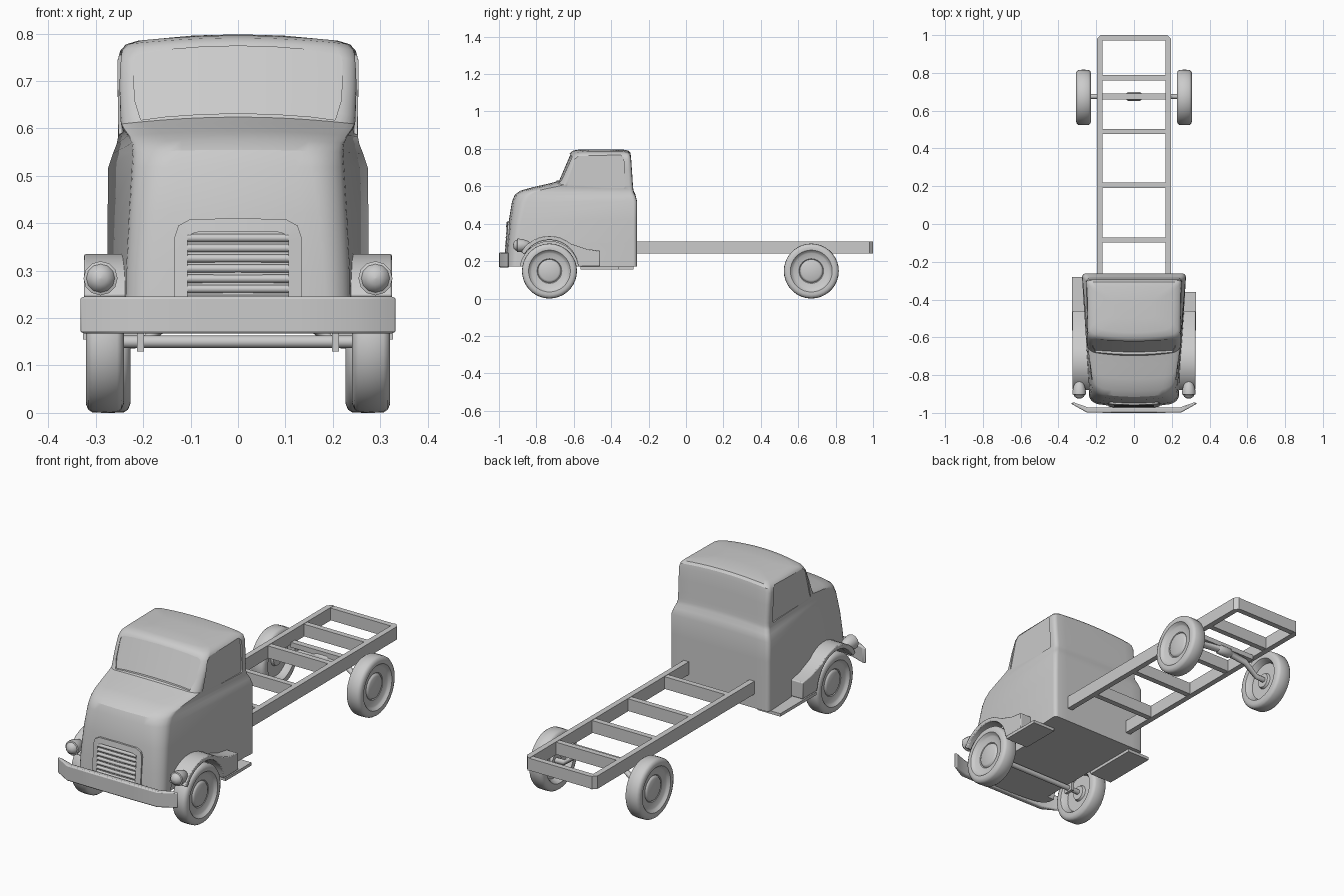
import bpy, bmesh
from math import sin, cos, pi, radians

if "Cube" in bpy.data.objects:
    bpy.data.objects.remove(bpy.data.objects["Cube"])

def build(name, verts, faces, angle=35, bevel=0):
    me = bpy.data.meshes.new(name)
    me.from_pydata(verts, [], faces)
    bm = bmesh.new()
    bm.from_mesh(me)
    bmesh.ops.remove_doubles(bm, verts=bm.verts, dist=1e-5)
    bmesh.ops.recalc_face_normals(bm, faces=bm.faces)
    bm.to_mesh(me)
    bm.free()
    ob = bpy.data.objects.new(name, me)
    bpy.context.collection.objects.link(ob)
    if bevel:
        m = ob.modifiers.new("bevel", 'BEVEL')
        m.width, m.segments = bevel, 2
    smooth(ob, angle)
    return ob

def smooth(ob, angle=35):
    bpy.ops.object.select_all(action='DESELECT')
    ob.select_set(True)
    bpy.context.view_layer.objects.active = ob
    bpy.ops.object.shade_smooth_by_angle(angle=radians(angle))

def loft(name, rings, **kw):
    n = len(rings[0])
    verts = [p for r in rings for p in r]
    faces = [(i*n+j, i*n+(j+1) % n, (i+1)*n+(j+1) % n, (i+1)*n+j)
             for i in range(len(rings)-1) for j in range(n)]
    faces += [tuple(range(n)), tuple(range(len(verts)-n, len(verts)))]
    return build(name, verts, faces, **kw)

def prism(name, pts, axis, lo, hi, **kw):
    place = {'x': lambda a, b, t: (t, a, b), 'y': lambda a, b, t: (a, t, b), 'z': lambda a, b, t: (a, b, t)}[axis]
    return loft(name, [[place(a, b, t) for a, b in pts] for t in (lo, hi)], **kw)

def box(name, x0, x1, y0, y1, z0, z1, **kw):
    return prism(name, [(x0, y0), (x1, y0), (x1, y1), (x0, y1)], 'z', z0, z1, **kw)

def lathe(name, prof, axis, loc, segs=32, sign=1):
    rings = []
    for r, t in prof:
        ring = []
        for k in range(segs):
            c, s = max(r, 2e-4)*cos(2*pi*k/segs), max(r, 2e-4)*sin(2*pi*k/segs)
            d = (sign*t, c, s) if axis == 'x' else (c, sign*t, s)
            ring.append(tuple(a+b for a, b in zip(loc, d)))
        rings.append(ring)
    return loft(name, rings)

def cut(ob, cutter):
    m = ob.modifiers.new("cut", 'BOOLEAN')
    m.operation, m.object, m.solver = 'DIFFERENCE', cutter, 'EXACT'
    bpy.context.view_layer.objects.active = ob
    bpy.ops.object.modifier_apply(modifier=m.name)
    bpy.data.objects.remove(cutter)

# Cab shell: horizontal sections (z, front y, rear y, front half width, rear half width, corner radius)
SECTIONS = [
    (.17, -.968, -.262, .238, .274, .05), (.30, -.96, -.262, .236, .275, .055),
    (.42, -.947, -.262, .23, .275, .06), (.52, -.93, -.262, .224, .274, .07),
    (.555, -.915, -.27, .222, .264, .075), (.577, -.885, -.28, .224, .256, .075),
    (.595, -.82, -.283, .232, .253, .07), (.612, -.745, -.284, .242, .253, .06),
    (.624, -.697, -.285, .247, .253, .045), (.642, -.683, -.286, .248, .253, .035),
    (.70, -.657, -.29, .25, .254, .03), (.76, -.63, -.294, .25, .254, .03),
    (.78, -.618, -.298, .244, .248, .035), (.791, -.603, -.308, .232, .236, .04),
    (.796, -.575, -.335, .205, .21, .045), (.798, -.50, -.41, .10, .10, .02)]

def section(z, yf, yr, wf, wr, r):
    bow = .022 if yr - yf > .2 else 0
    half = [((wf-r)*i/5, yf) for i in range(5)]
    half += [(wf-r+r*sin(a), yf+r-r*cos(a)) for a in (pi/2*i/6 for i in range(7))]
    half += [(wr-.02+.02*cos(a), yr-.02+.02*sin(a)) for a in (pi/2*i/4 for i in range(5))]
    half += [((wr-.02)*i/5, yr) for i in (4, 3, 2, 1, 0)]
    n = len(half)
    pts = half + [(-x, y) for x, y in half[n-2:0:-1]]
    crown = .015*min(1, max(0, (z-.5)/.12))
    return [(x, y + bow*min(1, (x/wf)**2)*max(0, 1-(y-yf)/.1), z - crown*(x/.25)**2) for x, y in pts]

cab = loft("cab", [section(*s) for s in SECTIONS], angle=30)

# Windscreen recess following the bowed, sloped glass
cols = [(-.221, .735, .737), (-.218, .66, .752), (-.205, .618, .758)]
cols += [(x, .632-.3*x*x, .774-.35*x*x) for x in (-.15, -.075, 0, .075, .15)]
cols += [(-x, a, b) for x, a, b in cols[2::-1]]
outline = [(x, a) for x, a, b in cols] + [(x, b) for x, a, b in cols[::-1]]
def glass_y(x, z):
    return -.685 + (z-.642)*.43 + .022*(x/.25)**2 + .012
n, m = len(cols), 2*len(cols)
verts = [(x, -.85, z) for x, z in outline] + [(x, glass_y(x, z), z) for x, z in outline]
faces = [(i, (i+1) % m, m+(i+1) % m, m+i) for i in range(m)]
for o in (0, m):
    faces += [(o+i, o+i+1, o+m-2-i, o+m-1-i) for i in range(n-1)]
cut(cab, build("windscreen_cutter", verts, faces))

# Side window recesses and front wheel wells
window = [(-.64, .592), (-.632, .61), (-.595, .745), (-.575, .762), (-.35, .768), (-.334, .755), (-.325, .60), (-.332, .588)]
for s in (-1, 1):
    cut(cab, loft("window_cutter", [[(s*.4, y, z) for y, z in window],
                                    [(s*(.243 + .009*(y+.6)), y, z) for y, z in window]]))
    cut(cab, lathe("well_cutter", [(.158, .2), (.158, .4)], 'x', (0, -.73, .147), sign=s))
smooth(cab, 30)

# Grille surround, curved with the nose
def nose_y(x, z):
    return -.968 + .075*(z-.17) + .022*(x/.235)**2
outer = [(-.134, .20), (-.134, .37), (-.126, .395), (-.102, .408), (0, .411)]
inner = [(-.107, .20), (-.107, .36), (-.103, .374), (-.09, .381), (0, .383)]
outer += [(-x, z) for x, z in outer[-2::-1]]
inner += [(-x, z) for x, z in inner[-2::-1]]
rings = []
for (xo, zo), (xi, zi) in zip(outer, inner):
    rings.append([(xo, nose_y(xo, zo)+.015, zo), (xo, nose_y(xo, zo)-.008, zo),
                  (xi, nose_y(xi, zi)-.010, zi), (xi, nose_y(xi, zi)+.015, zi)])
loft("grille_surround", rings)
# Grille bars
for i in range(7):
    z = .24 + .0215*i
    lathe(f"grille_bar_{i+1}", [(.0085, -.107), (.0085, .107)], 'x', (0, nose_y(.06, z)-.001, z), 12)

# Bumper with swept-back ends
plan = [(-.335, -.95), (-.25, -.998), (-.12, -1.0), (.12, -1.0), (.25, -.998), (.335, -.95),
        (.32, -.944), (.24, -.972), (-.24, -.972), (-.32, -.944)]
prism("bumper", plan, 'z', .167, .246, bevel=.006)

# Parts repeated on both sides
wheel = [(0, .066), (.05, .066), (.058, .062), (.062, .056), (.066, .06), (.095, .064), (.102, .068), (.112, .079),
         (.128, .080), (.140, .075), (.146, .066), (.147, .04), (.146, .014), (.140, .005), (.128, 0), (.108, .001),
         (.1, .012), (.092, .032), (.04, .032), (.035, .02), (0, .02)]
arch = [(-.73+.175*cos(radians(a)), .16+.175*sin(radians(a))) for a in range(150, 49, -10)]
arch += [(-.53, .265), (-.46, .255), (-.46, .172), (-.575, .172)]
arch += [(-.73+.153*cos(radians(a)), .16+.153*sin(radians(a))) for a in range(10, 151, 10)]
lamp = [(0, -.925), (.014, -.922), (.025, -.914), (.030, -.904), (.036, -.902), (.036, -.892),
        (.033, -.87), (.024, -.845), (.012, -.83), (0, -.825)]
for s, side in ((-1, "left"), (1, "right")):
    lathe("front_wheel_" + side, wheel, 'x', (s*.241, -.73, .147), 36, s)
    lathe("rear_wheel_" + side, wheel, 'x', (s*.227, .67, .147), 36, s)
    prism("fender_" + side, arch, 'x', s*.225, s*.325, bevel=.004)
    lathe("headlight_" + side, lamp, 'y', (s*.29, 0, .284), 12)
    xs = sorted((s*.2, s*.327))
    box("running_board_" + side, *xs, -.565, -.28 if s < 0 else -.36, .155, .17)
    xs = sorted((s*.198, s*.213))
    box("front_axle_clamp_" + side, *xs, -.755, -.705, .13, .18)
    # Chassis rail with chamfered tail corner
    rail = [(.168, -.28), (.196, -.28), (.196, .98), (.178, 1.0), (.168, 1.0)]
    prism("rail_" + side, [(s*x, y) for x, y in rail], 'z', .24, .305)

# Cross members
for i, y in enumerate((-.085, .205, .49, .775, .986)):
    w = .014
    box(f"cross_member_{i+1}", -.17, .17, y-w, y+w, .242, .303)

# Axles: straight front tube, rear beam arched under the rails
lathe("front_axle", [(.013, -.26), (.013, .26)], 'x', (0, -.73, .15), 16)
path = [(-.25, .148, .013), (-.20, .15, .013), (-.13, .205, .016), (-.04, .215, .017), (-.03, .215, .024),
        (.03, .215, .024), (.04, .215, .017), (.13, .205, .016), (.20, .15, .013), (.25, .148, .013)]
loft("rear_axle", [[(x, .675+r*cos(pi*k/6), z+r*sin(pi*k/6)) for k in range(12)] for x, z, r in path])
box("rear_axle_mount", -.17, .17, .66, .69, .225, .25)
